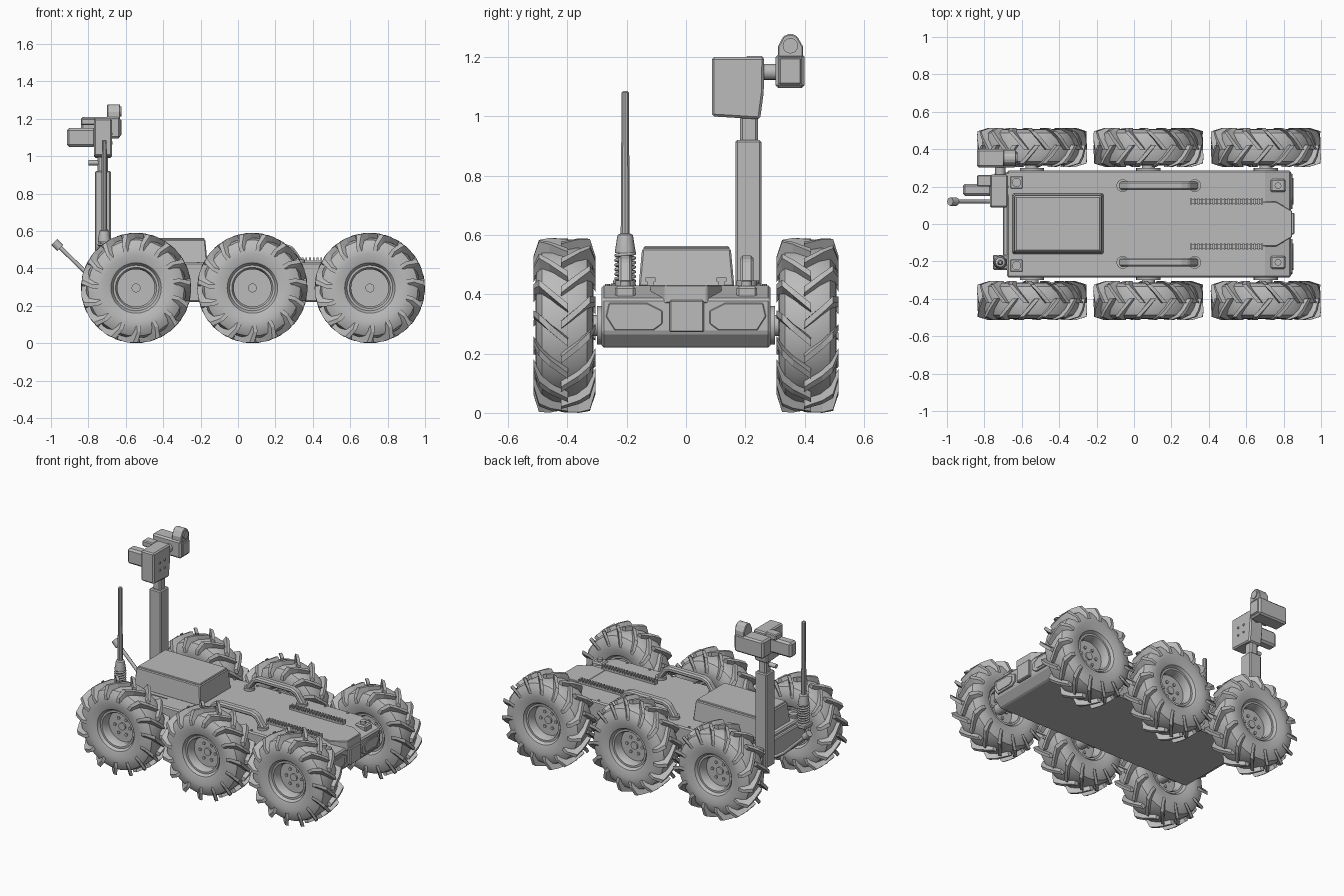
import bpy, bmesh, math
from mathutils import Vector, Matrix

if "Cube" in bpy.data.objects:
    bpy.data.objects.remove(bpy.data.objects["Cube"], do_unlink=True)

grey = bpy.data.materials.new("matte_grey")
grey.use_nodes = True
colour = (0.5, 0.5, 0.5, 1)
grey.diffuse_color = colour
grey.node_tree.nodes["Principled BSDF"].inputs["Base Color"].default_value = colour


def finish(name, bm, smooth=False, bevel=0):
    """Turn a bmesh into a named object with the material."""
    bmesh.ops.recalc_face_normals(bm, faces=bm.faces[:])
    mesh = bpy.data.meshes.new(name)
    bm.to_mesh(mesh)
    bm.free()
    mesh.materials.append(grey)
    obj = bpy.data.objects.new(name, mesh)
    bpy.context.collection.objects.link(obj)
    if bevel:
        mod = obj.modifiers.new("Bevel", 'BEVEL')
        mod.width, mod.segments, mod.limit_method = bevel, 1, 'ANGLE'
    if smooth:
        bpy.ops.object.select_all(action='DESELECT')
        obj.select_set(True)
        bpy.context.view_layer.objects.active = obj
        bpy.ops.object.shade_smooth_by_angle(angle=math.radians(35))
    return obj


def prism(name, outline, low, high, axis='Y', bevel=0):
    """Extrude a flat outline along an axis."""
    place = {'X': lambda a, b, d: (d, a, b),
             'Y': lambda a, b, d: (a, d, b),
             'Z': lambda a, b, d: (a, b, d)}[axis]
    bm = bmesh.new()
    ends = [[bm.verts.new(place(a, b, d)) for a, b in outline] for d in (low, high)]
    for end in ends:
        bm.faces.new(end)
    n = len(outline)
    for i in range(n):
        j = (i + 1) % n
        bm.faces.new((ends[0][i], ends[0][j], ends[1][j], ends[1][i]))
    return finish(name, bm, bevel=bevel)


def box(name, xs, ys, zs, bevel=0, taper=0):
    """Box from ranges; taper pulls the top edges inward."""
    bm = bmesh.new()
    bmesh.ops.create_cube(bm, size=1)
    for v in bm.verts:
        pull = taper if v.co.z > 0 else 0
        for k, span in enumerate((xs, ys, zs)):
            sign = 1 if v.co[k] > 0 else -1
            v.co[k] = span[sign > 0] - (sign * pull if k < 2 else 0)
    return finish(name, bm, bevel=bevel)


def lathe(name, profile, centre, axis='Y', steps=36, closed=False):
    """Revolve (along, radius) points round an axis through centre."""
    turn = {'X': Matrix.Rotation(math.pi / 2, 3, 'Y'),
            'Y': Matrix.Rotation(-math.pi / 2, 3, 'X'),
            'Z': Matrix.Identity(3)}[axis]
    bm = bmesh.new()
    rings = []
    for along, r in profile:
        angles = [math.tau * i / steps for i in range(steps)]
        rings.append([bm.verts.new(turn @ Vector((r * math.cos(t), r * math.sin(t), along))
                                   + Vector(centre)) for t in angles])
    pairs = list(zip(rings, rings[1:]))
    if closed:
        pairs.append((rings[-1], rings[0]))
    else:
        bm.faces.new(rings[0])
        bm.faces.new(rings[-1])
    for a, b in pairs:
        for i in range(steps):
            j = (i + 1) % steps
            bm.faces.new((a[i], a[j], b[j], b[i]))
    return finish(name, bm, smooth=True)


def rod(name, centre, r, low, high, axis='Z', steps=16):
    return lathe(name, [(low, r), (high, r)], centre, axis, steps)


def tube(name, points, r):
    """Round tube along a path."""
    curve = bpy.data.curves.new(name, 'CURVE')
    curve.dimensions, curve.bevel_depth, curve.bevel_resolution = '3D', r, 2
    curve.use_fill_caps = True
    line = curve.splines.new('POLY')
    line.points.add(len(points) - 1)
    for p, co in zip(line.points, points):
        p.co = (*co, 1)
    curve.materials.append(grey)
    obj = bpy.data.objects.new(name, curve)
    bpy.context.collection.objects.link(obj)


# Wheels: tyre, staggered chevron lugs, recessed rim and hub
AXLE_Z, WHEEL_Y, LUGS = 0.295, 0.41, 15
half_tyre = [(0.055, 0.115), (0.085, 0.135), (0.098, 0.18), (0.094, 0.225), (0.076, 0.257), (0.04, 0.268)]
tyre_profile = half_tyre + [(-y, r) for y, r in reversed(half_tyre)]
lug_stations = [(-0.012, 0.255, 0.293, 0.1), (0.05, 0.25, 0.295, -0.08),
                (0.086, 0.23, 0.292, -0.2), (0.104, 0.2, 0.235, -0.28)]


def lugs(name, centre):
    bm = bmesh.new()
    for half in (-1, 1):
        for i in range(LUGS):
            start = math.tau * (i + (0.5 if half > 0 else 0)) / LUGS
            sections = []
            for y, base, top, shift in lug_stations:
                ring = []
                for r, w in ((base, -0.055), (top, -0.042), (top, 0.042), (base, 0.055)):
                    a = start + shift + w
                    ring.append(bm.verts.new(Vector((r * math.sin(a), half * y, r * math.cos(a)))
                                             + Vector(centre)))
                sections.append(ring)
            bm.faces.new(sections[0])
            bm.faces.new(sections[-1])
            for a, b in zip(sections, sections[1:]):
                for k in range(4):
                    m = (k + 1) % 4
                    bm.faces.new((a[k], a[m], b[m], b[k]))
    finish(name, bm)


for place, x in (("rear", -0.545), ("middle", 0.077), ("front", 0.705)):
    for side, s in (("left", 1), ("right", -1)):
        tag = f"{place}_{side}"
        hub = (x, s * WHEEL_Y, AXLE_Z)
        lathe(tag + "_tyre", tyre_profile, hub, closed=True)
        lugs(tag + "_tread_lugs", hub)
        lathe(tag + "_rim", [(-0.07, 0.122), (0.07, 0.122), (0.07, 0.11), (0.05, 0.1),
                             (-0.05, 0.1), (-0.07, 0.11)], hub, closed=True)
        rod(tag + "_wheel_disc", hub, 0.102, -0.012, 0.012, 'Y', 32)
        rod(tag + "_hub_cap", hub, 0.024, -0.022, 0.022, 'Y')
        for i in range(6):
            a = math.tau * i / 6
            bolt = (x + 0.055 * math.cos(a), hub[1], AXLE_Z + 0.055 * math.sin(a))
            rod(tag + "_wheel_bolt", bolt, 0.01, -0.02, 0.02, 'Y', 6)
        # Axle stub and flanges between body and wheel
        root = (x, 0, AXLE_Z)
        rod(tag + "_axle", root, 0.035, *sorted((s * 0.27, s * WHEEL_Y)), 'Y')
        rod(tag + "_axle_flange", root, 0.065, *sorted((s * 0.28, s * 0.3)), 'Y', 24)

# Body shell, nose hood and front panels
prism("body", [(-0.68, 0.27), (-0.63, 0.22), (0.79, 0.22), (0.84, 0.27), (0.84, 0.385),
               (0.7, 0.43), (-0.68, 0.43)], -0.285, 0.285, bevel=0.008)
prism("nose_hood", [(0.66, -0.12), (0.76, -0.12), (0.845, -0.07), (0.845, 0.07),
                    (0.76, 0.12), (0.66, 0.12)], 0.37, 0.432, 'Z', 0.004)
box("nose_panel", (0.83, 0.858), (-0.055, 0.06), (0.272, 0.38), 0.005)
for s in (1, -1):
    lamp = [(0.08, 0.3), (0.11, 0.278), (0.24, 0.278), (0.27, 0.325), (0.26, 0.37), (0.13, 0.37), (0.08, 0.345)]
    prism("lamp_panel", [(s * y, z) for y, z in lamp], 0.83, 0.848, 'X', 0.003)
    inner = [(s * (0.175 + (y - 0.175) * 0.75), 0.325 + (z - 0.325) * 0.7) for y, z in lamp]
    prism("lamp_lens", inner, 0.84, 0.853, 'X')
    box("tow_block", (0.73, 0.81), sorted((s * 0.17, s * 0.24)), (0.38, 0.428), 0.008)
    rod("tow_pin", (0.77, s * 0.205, 0), 0.018, 0.42, 0.445)

    # Toothed accessory rails
    y = s * 0.12
    box("rail_base", (0.3, 0.69), (y - 0.012, y + 0.012), (0.425, 0.443))
    for i in range(20):
        x = 0.3 + i * 0.02
        box("rail_tooth", (x, x + 0.01), (y - 0.017, y + 0.017), (0.443, 0.457))

    # Carry handles
    y = s * 0.205
    arch = [(-0.09, 0.43), (-0.03, 0.515), (0.01, 0.53), (0.255, 0.53), (0.295, 0.515), (0.355, 0.43),
            (0.315, 0.43), (0.275, 0.488), (0.25, 0.497), (0.015, 0.497), (-0.01, 0.488), (-0.05, 0.43)]
    prism("carry_handle", arch, y - 0.023, y + 0.023, bevel=0.009)
    for x in (-0.06, 0.325):
        rod("handle_foot", (x, y, 0), 0.034, 0.425, 0.447)

    # Deck screws, seams and rear corner caps
    for i in range(8):
        rod("deck_screw", (-0.54 + i * 0.165, s * 0.265, 0), 0.008, 0.425, 0.435, steps=8)
    box("deck_seam", (-0.6, -0.38), sorted((s * 0.19, s * 0.195)), (0.428, 0.434))
    box("corner_plate", (-0.66, -0.595), sorted((s * 0.19, s * 0.255)), (0.425, 0.436), 0.003)
    rod("corner_cap", (-0.628, s * 0.222, 0), 0.024, 0.43, 0.447)

# Equipment box with a raised lid edge
box("equipment_box", (-0.65, -0.163), (-0.16, 0.163), (0.425, 0.555), 0.006, 0.012)
box("equipment_lid", (-0.632, -0.18), (-0.143, 0.146), (0.55, 0.562), 0.004)
box("rear_panel", (-0.7, -0.67), (-0.24, 0.24), (0.27, 0.41), 0.006)

# Sensor mast and head
box("mast", (-0.765, -0.68), (0.167, 0.254), (0.3, 0.92), 0.006)
box("mast_bracket", (-0.745, -0.66), (0.145, 0.275), (0.3, 0.43), 0.006)
box("mast_neck", (-0.75, -0.695), (0.182, 0.242), (0.9, 1.0), 0.008)
rod("mast_knob", (0, 0.2, 0.965), 0.014, -0.8, -0.74, 'X', 12)
prism("head_housing", [(0.087, 1.0), (0.25, 0.99), (0.262, 1.08), (0.264, 1.2), (0.087, 1.2)],
      -0.77, -0.675, 'X', 0.008)
box("head_cap", (-0.84, -0.76), (0.2, 0.262), (1.165, 1.203), 0.006)
box("rear_camera", (-0.915, -0.76), (0.15, 0.215), (1.05, 1.15), 0.012)
for y in (0.15, 0.2):
    for z in (1.07, 1.12):
        rod("head_screw", (0, y, z), 0.007, -0.68, -0.67, 'X', 8)
rod("camera_arm", (-0.715, 0, 1.15), 0.027, 0.25, 0.31, 'Y')
box("side_camera", (-0.84, -0.63), (0.302, 0.4), (1.095, 1.21), 0.01)
box("side_camera_window", (-0.64, -0.624), (0.314, 0.388), (1.108, 1.197), 0.004)
prism("beacon", [(0.31, 1.2), (0.395, 1.2), (0.395, 1.235), (0.375, 1.27), (0.36, 1.277),
                 (0.345, 1.277), (0.328, 1.27), (0.31, 1.235)], -0.7, -0.63, 'X', 0.004)
rod("beacon_lens", (0, 0.352, 1.238), 0.026, -0.64, -0.624, 'X')

# Whip antenna on a coil spring
ANT_X, ANT_Y = -0.715, -0.205
box("antenna_bracket", (-0.755, -0.66), (-0.245, -0.165), (0.39, 0.42), 0.006)
rod("antenna_core", (ANT_X, ANT_Y, 0), 0.024, 0.41, 0.55)
coil = [(ANT_X + 0.031 * math.cos(i * math.tau / 12), ANT_Y + 0.031 * math.sin(i * math.tau / 12),
         0.425 + i * 0.0013) for i in range(90)]
tube("antenna_spring", coil, 0.006)
lathe("antenna_collar", [(0.54, 0.034), (0.55, 0.034), (0.6, 0.026), (0.605, 0.016)], (ANT_X, ANT_Y, 0), 'Z', 16)
lathe("antenna_whip", [(0.6, 0.016), (1.08, 0.013), (1.085, 0.008)], (ANT_X, ANT_Y, 0), 'Z', 10)

# Flexible rear lead with a tip
lead = [(-0.67, 0.12, 0.32), (-0.74, 0.12, 0.325), (-0.8, 0.12, 0.365), (-0.97, 0.12, 0.53)]
tube("rear_lead", lead, 0.011)
tube("lead_tip", [(-0.95, 0.12, 0.508), (-0.983, 0.12, 0.541)], 0.023)
